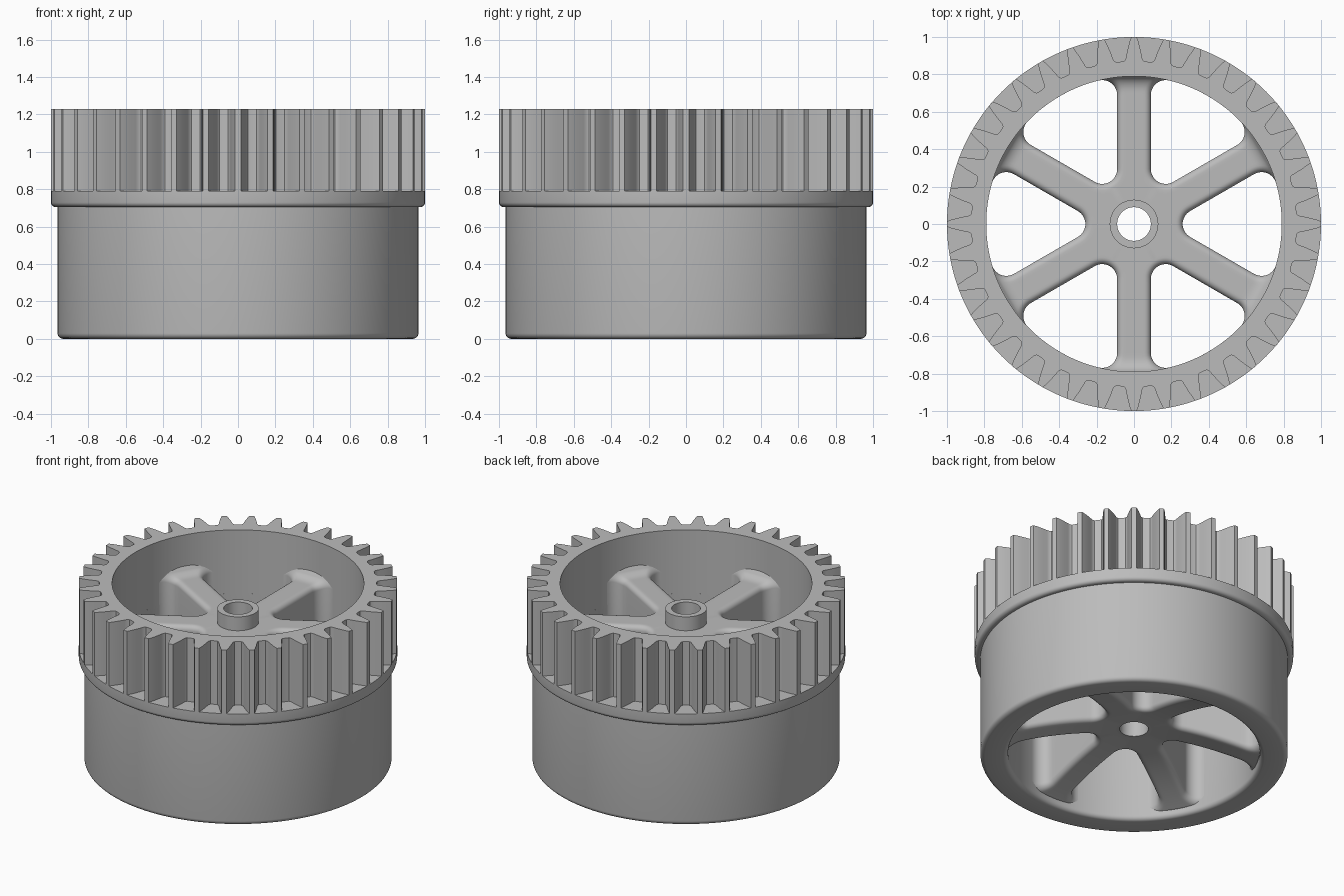
import bpy, bmesh
from math import sin, cos, pi, radians, atan2, sqrt

cube = bpy.data.objects.get("Cube")
if cube:
    bpy.data.objects.remove(cube)

grey = bpy.data.materials.new("plain grey")
grey.use_nodes = True
colour = (0.5, 0.5, 0.5, 1)
grey.diffuse_color = colour
grey.node_tree.nodes["Principled BSDF"].inputs["Base Color"].default_value = colour


def finish(name, bm):
    """Clean the mesh, orient it and link it as a smooth shaded object."""
    bmesh.ops.remove_doubles(bm, verts=bm.verts, dist=1e-5)
    bmesh.ops.recalc_face_normals(bm, faces=bm.faces)
    mesh = bpy.data.meshes.new(name)
    bm.to_mesh(mesh)
    bm.free()
    mesh.materials.append(grey)
    obj = bpy.data.objects.new(name, mesh)
    bpy.context.collection.objects.link(obj)
    bpy.ops.object.select_all(action='DESELECT')
    obj.select_set(True)
    bpy.context.view_layer.objects.active = obj
    bpy.ops.object.shade_smooth_by_angle(angle=radians(32))


def skin(bm, rows, closed=False):
    """Join rows of points with quads."""
    grid = [[bm.verts.new(p) for p in row] for row in rows]
    pairs = list(zip(grid, grid[1:]))
    if closed:
        pairs.append((grid[-1], grid[0]))
    for a, b in pairs:
        for j in range(len(a) - 1):
            bm.faces.new((a[j], a[j + 1], b[j + 1], b[j]))


def arc(cx, cy, r, start, end, steps):
    angles = [radians(start + (end - start) * i / steps) for i in range(steps + 1)]
    return [(cx + r * cos(a), cy + r * sin(a)) for a in angles]


def lathe(name, profile, steps):
    bm = bmesh.new()
    profile = profile + profile[:1]
    skin(bm, [[(r * cos(2 * pi * i / steps), r * sin(2 * pi * i / steps), z)
               for r, z in profile] for i in range(steps)], closed=True)
    finish(name, bm)


BORE, TOP, LEDGE = 0.79, 1.23, 0.79

# Drum with rounded foot and a collar under the teeth
lathe("drum",
      [(BORE, LEDGE)]
      + arc(BORE + 0.03, 0.03, 0.03, 180, 270, 5)
      + arc(0.935, 0.03, 0.03, 270, 360, 5)
      + [(0.965, 0.705)]
      + arc(0.975, 0.73, 0.025, 270, 360, 5)
      + [(1.0, LEDGE)], 144)

# Hub tube
lathe("hub", [(0.09, 0.2), (0.13, 0.2), (0.13, 1.056), (0.09, 1.056)], 48)

# Toothed ring: half a tooth as (half width, radius), mirrored and repeated
TEETH = 36
half = [(0.015, 1.0), (0.022, 0.98), (0.029, 0.955), (0.035, 0.93),
        (0.041, 0.9), (0.045, 0.882), (0.053, 0.872)]
tooth = [(-w / r, r) for w, r in reversed(half)] + [(w / r, r) for w, r in half]
tooth.append((pi / TEETH, 0.87))
bm = bmesh.new()
rows = []
for t in range(TEETH):
    for a, r in tooth:
        a += 2 * pi * t / TEETH
        x, y = cos(a), sin(a)
        rows.append([(r * x, r * y, LEDGE), (r * x, r * y, TOP),
                     (BORE * x, BORE * y, TOP), (BORE * x, BORE * y, LEDGE)])
skin(bm, rows, closed=True)
finish("gear_ring", bm)

# Spokes: rounded webs, flat above and arched below, filleted into hub and wall
WIDTH, FILLET, EDGE = 0.09, 0.08, 0.035
OFF = WIDTH + FILLET
INNER = OFF / sin(pi / 6) * cos(pi / 6)
OUTER = sqrt((BORE - FILLET) ** 2 - OFF ** 2)


def side(inset):
    """Half outline of one spoke: along its length, across its width."""
    r = FILLET + inset
    pts = arc(INNER, OFF, r, 210, 270, 8)
    pts += [(INNER + (OUTER - INNER) * i / 12, OFF - r) for i in range(1, 12)]
    pts += arc(OUTER, OFF, r, 270, 360 + math_deg(atan2(OFF, OUTER)), 12)
    pts.append((0.85, pts[-1][1]))
    return pts


def math_deg(a):
    return a * 180 / pi


def top_z(u):
    t = min(max((u - 0.71) / 0.08, 0), 1)
    return 0.96 + 0.06 * (1 - sqrt(1 - t * t))


def bottom_z(u):
    return 0.2 - 0.15 * min(u / BORE, 1) ** 2


CAP = 4
ROUND = [radians(15 * i) for i in range(1, 7)]
edge = side(EDGE)
layers = [(side(EDGE * (1 - sin(a))), EDGE * (1 - cos(a))) for a in ROUND]


def turned(u, v, z, angle):
    return (u * cos(angle) - v * sin(angle), u * sin(angle) + v * cos(angle), z)


bm = bmesh.new()
for s in range(6):
    angle = radians(30 + 60 * s)
    for sign in (1, -1):
        rows = []
        for i, (u, v) in enumerate(edge):
            flat = [(u, v * f / CAP) for f in range(CAP + 1)]
            row = [(p, q, top_z(p)) for p, q in flat]
            row += [(*o[i], top_z(o[i][0]) - drop) for o, drop in layers]
            row += [(*o[i], bottom_z(o[i][0]) + drop) for o, drop in reversed(layers)]
            row += [(p, q, bottom_z(p)) for p, q in reversed(flat)]
            rows.append([turned(p, q * sign, z, angle) for p, q, z in row])
        skin(bm, rows)
        # Flat area between the spoke roots and the hub tube
        u, v = edge[0]
        for height in (top_z, bottom_z):
            ring = arc(0, 0, 0.11, 0, 30, CAP)
            line = [(u, v * f / CAP) for f in range(CAP + 1)]
            skin(bm, [[turned(p, q * sign, height(p), angle) for p, q in pts]
                      for pts in (ring, line)])
finish("spokes", bm)
